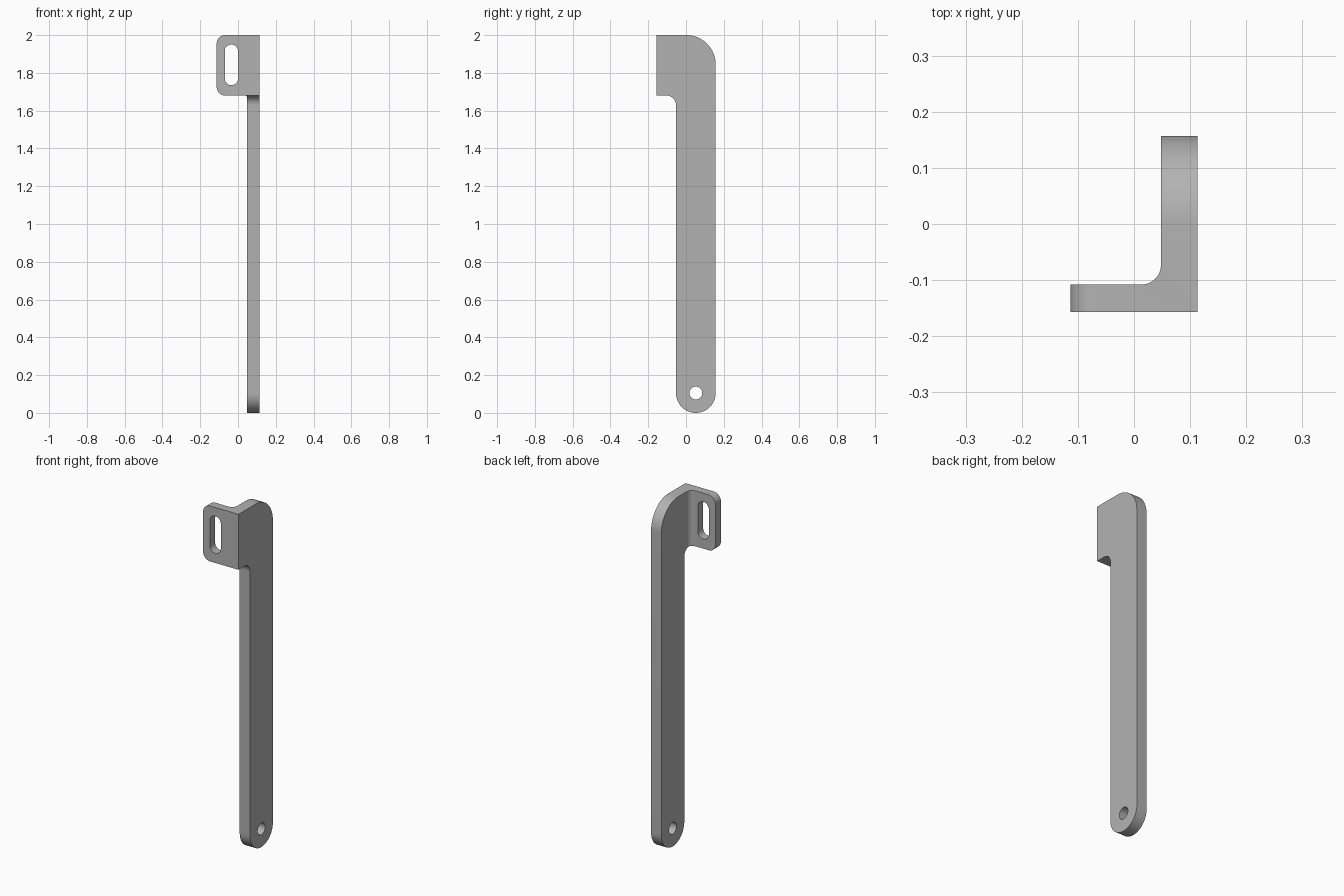
import bpy, bmesh, math
from mathutils import Vector

if "Cube" in bpy.data.objects:
    bpy.data.objects.remove(bpy.data.objects["Cube"])

steel = bpy.data.materials.new("plain_grey")
steel.use_nodes = True
steel.diffuse_color = (0.45, 0.45, 0.45, 1)
steel.node_tree.nodes["Principled BSDF"].inputs["Base Color"].default_value = steel.diffuse_color


def rounded(corners, steps=16):
    """Outline from (u, v, radius) corners, each replaced by an arc."""
    pts = []
    for i, (u, v, r) in enumerate(corners):
        p = Vector((u, v))
        if r == 0:
            pts.append(p)
            continue
        a = (Vector(corners[i - 1][:2]) - p).normalized()
        b = (Vector(corners[(i + 1) % len(corners)][:2]) - p).normalized()
        # Corners are square, so the arc centre lies r along both edges
        for k in range(steps + 1):
            t = k / steps * math.pi / 2
            pts.append(p + r * (a + b) - r * (b * math.cos(t) + a * math.sin(t)))
    return pts


def prism(name, corners, axis, lo, hi):
    """Extrude an outline along an axis; the outline uses the other two."""
    def place(p, d):
        co = [p.x, p.y]
        co.insert(axis, d)
        return co
    bm = bmesh.new()
    face = bm.faces.new([bm.verts.new(place(p, lo)) for p in rounded(corners)])
    ext = bmesh.ops.extrude_face_region(bm, geom=[face])
    for v in ext["geom"]:
        if isinstance(v, bmesh.types.BMVert):
            v.co[axis] = hi
    bmesh.ops.remove_doubles(bm, verts=bm.verts, dist=1e-5)
    bmesh.ops.recalc_face_normals(bm, faces=bm.faces)
    mesh = bpy.data.meshes.new(name)
    bm.to_mesh(mesh)
    bm.free()
    mesh.materials.append(steel)
    obj = bpy.data.objects.new(name, mesh)
    bpy.context.collection.objects.link(obj)
    return obj


def box(u0, u1, v0, v1, r):
    return [(u0, v0, r), (u1, v0, r), (u1, v1, r), (u0, v1, r)]


X, Y, Z = 0, 1, 2
W, D = 0.113, 0.157     # half width and half depth
TAB = 1.68              # lower edge of the mounting tab

# L-shaped section seen from above, with a filleted inner corner
bracket = prism("bracket", [(-0.2, -D, 0), (W, -D, 0), (W, 0.3, 0),
                            (0.048, 0.3, 0), (0.048, -0.108, 0.035), (-0.2, -0.108, 0)],
                Z, -0.1, 2.1)

# Arm outline seen from the side
arm = prism("arm_outline", [(-0.3, 2, 0), (-0.3, TAB, 0), (-0.053, TAB, 0.05),
                            (-0.053, 0, 0.1049), (D, 0, 0.1049), (D, 2, 0.155)],
            X, -0.4, 0.4)

# Tab outline seen from the front
tab = prism("tab_outline", [(-W, 2, 0.045), (-W, TAB, 0.045), (0.04, TAB, 0),
                            (0.04, -0.2, 0), (0.3, -0.2, 0), (0.3, 2, 0)],
            Y, -0.4, 0.4)

# Pivot hole and adjusting slot
hole = prism("pivot_hole", box(0.018, 0.086, 0.071, 0.139, 0.034), X, -0.3, 0.3)
slot = prism("tab_slot", box(-0.07, 0, 1.735, 1.95, 0.035), Y, -0.3, 0)

for cutter, operation in ((arm, "INTERSECT"), (tab, "INTERSECT"),
                          (hole, "DIFFERENCE"), (slot, "DIFFERENCE")):
    mod = bracket.modifiers.new(cutter.name, "BOOLEAN")
    mod.operation, mod.object, mod.solver = operation, cutter, "EXACT"
    cutter.hide_render = True

# Apply the cuts, then drop the cutters
bpy.ops.object.select_all(action="DESELECT")
bracket.select_set(True)
bpy.context.view_layer.objects.active = bracket
for mod in list(bracket.modifiers):
    bpy.ops.object.modifier_apply(modifier=mod.name)
for cutter in (arm, tab, hole, slot):
    bpy.data.objects.remove(cutter)
bpy.ops.object.shade_smooth_by_angle(angle=math.radians(30))
